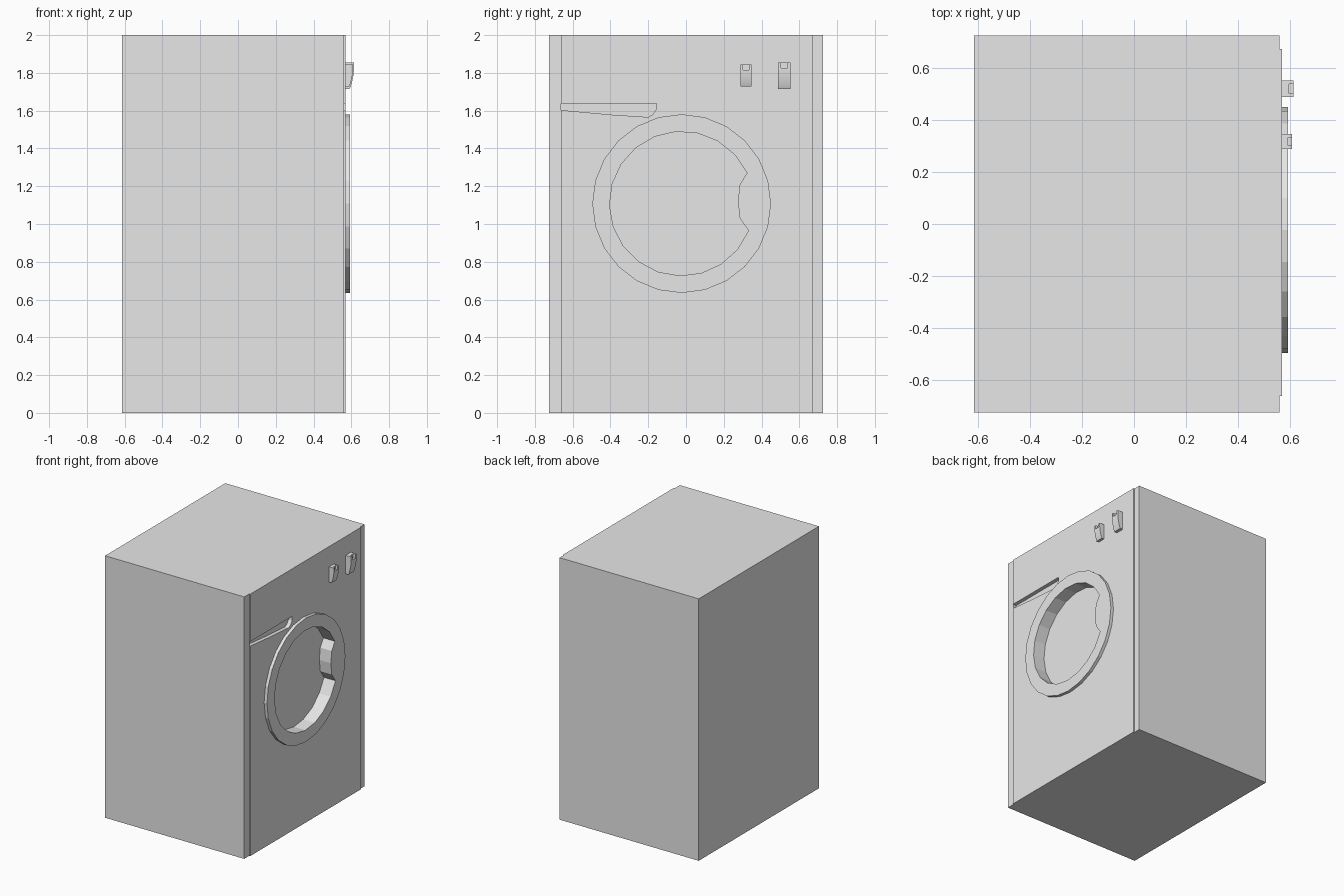
import bpy, bmesh, math

cube = bpy.data.objects.get("Cube")
if cube:
    bpy.data.objects.remove(cube, do_unlink=True)

grey = bpy.data.materials.new("light grey")
grey.use_nodes = True
grey.diffuse_color = (0.8, 0.8, 0.8, 1)
grey.node_tree.nodes["Principled BSDF"].inputs["Base Color"].default_value = (0.8, 0.8, 0.8, 1)


def prism(name, outline, lo, hi, axis):
    """Extrude a 2D outline along one axis between lo and hi."""
    place = {"x": lambda a, b, h: (h, a, b),
             "y": lambda a, b, h: (a, h, b),
             "z": lambda a, b, h: (a, b, h)}[axis]
    bm = bmesh.new()
    low = [bm.verts.new(place(a, b, lo)) for a, b in outline]
    high = [bm.verts.new(place(a, b, hi)) for a, b in outline]
    bm.faces.new(low)
    bm.faces.new(high)
    for i in range(len(low)):
        j = (i + 1) % len(low)
        bm.faces.new((low[i], low[j], high[j], high[i]))
    bmesh.ops.recalc_face_normals(bm, faces=bm.faces)
    mesh = bpy.data.meshes.new(name)
    bm.to_mesh(mesh)
    bm.free()
    mesh.materials.append(grey)
    obj = bpy.data.objects.new(name, mesh)
    bpy.context.collection.objects.link(obj)
    return obj


def activate(obj):
    bpy.ops.object.select_all(action="DESELECT")
    obj.select_set(True)
    bpy.context.view_layer.objects.active = obj


def cut(obj, cutter):
    mod = obj.modifiers.new("cut", "BOOLEAN")
    mod.operation = "DIFFERENCE"
    mod.solver = "EXACT"
    mod.object = cutter
    activate(obj)
    bpy.ops.object.modifier_apply(modifier=mod.name)


def arc(radius, start, end, steps):
    angles = [math.radians(start + (end - start) * i / steps) for i in range(steps + 1)]
    return [(DOOR_Y + radius * math.cos(a), DOOR_Z + radius * math.sin(a)) for a in angles]


BACK, EDGE, PANEL, RIM = -0.615, 0.56, 0.568, 0.592
DOOR_Y, DOOR_Z = -0.023, 1.108

# Cabinet with a slightly raised front panel
cabinet = prism("cabinet", [
    (BACK, -0.725), (EDGE, -0.725), (EDGE, -0.662), (PANEL, -0.662),
    (PANEL, 0.673), (EDGE, 0.673), (EDGE, 0.725), (BACK, 0.725)], 0, 2, "z")

# Door ring
door_ring = prism("door_ring", arc(0.473, 0, 345, 23), PANEL, RIM, "x")

# Round window recess, with a bulging hand grip on one side
grip = [(0.285, 1.03), (0.275, 1.12), (0.285, 1.21)]
recess = prism("recess_cutter", arc(0.382, 25, 338, 18) + grip, 0.495, 0.7, "x")
cut(cabinet, recess)
cut(door_ring, recess)

# Detergent drawer grip
slot = prism("slot_cutter", [
    (-0.662, 1.637), (-0.157, 1.637), (-0.16, 1.605), (-0.178, 1.578),
    (-0.2, 1.566), (-0.4, 1.579), (-0.662, 1.603)], 0.538, 0.7, "x")
cut(cabinet, slot)
for cutter in (recess, slot):
    bpy.data.objects.remove(cutter, do_unlink=True)


# Control levers: curved paddles with a notched top
def lever(name, y, width, bottom, top, depth):
    height = top - bottom
    side = [(0, 0), (0.5, 0), (0.64, 0.1), (0.8, 0.3), (0.93, 0.5), (1, 0.72), (1, 1), (0, 1)]
    outline = [(PANEL + depth * a, bottom + height * b) for a, b in side]
    obj = prism(name, outline, y - width / 2, y + width / 2, "y")
    notch = prism("notch_cutter", [
        (y - width * 0.28, top - 0.03), (y + width * 0.28, top - 0.03),
        (y + width * 0.28, top + 0.1), (y - width * 0.28, top + 0.1)],
        PANEL + depth * 0.6, 0.8, "x")
    cut(obj, notch)
    bpy.data.objects.remove(notch, do_unlink=True)
    activate(obj)
    bpy.ops.object.shade_smooth_by_angle(angle=math.radians(35))


lever("small_lever", 0.317, 0.058, 1.727, 1.845, 0.04)
lever("large_lever", 0.52, 0.065, 1.715, 1.856, 0.046)
